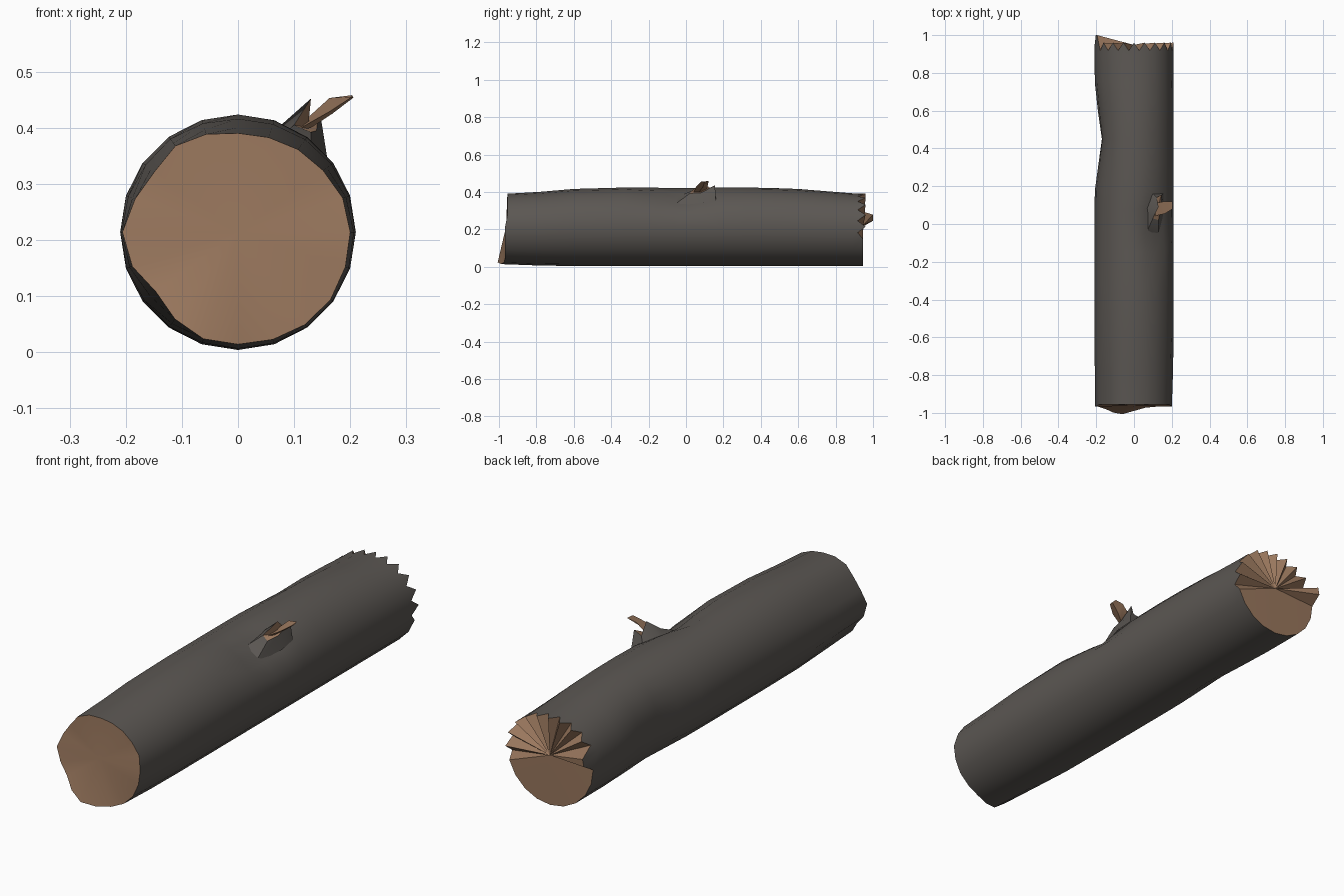
import bpy, bmesh, math
from mathutils import Vector

if "Cube" in bpy.data.objects:
    bpy.data.objects.remove(bpy.data.objects["Cube"])

N, R, CZ = 20, 0.21, 0.214


def material(name, color):
    m = bpy.data.materials.new(name)
    m.diffuse_color = (*color, 1)
    m.use_nodes = True
    m.node_tree.nodes["Principled BSDF"].inputs["Base Color"].default_value = m.diffuse_color
    return m


bark = material("dark bark", (0.105, 0.095, 0.086))
wood = material("bare wood", (0.32, 0.185, 0.11))

# hollows in the trunk: angle from the top (clockwise seen from the front), y, depth, angle width, y width
DENTS = [
    (270, 0.45, 0.040, 45, 0.17),
    (36, -0.03, 0.036, 24, 0.13),
    (5, -0.96, 0.034, 45, 0.30),
    (0, 0.96, 0.033, 50, 0.30),
    (300, -0.96, 0.022, 20, 0.30),
    (233, -0.96, 0.026, 20, 0.25),
    (55, -0.96, 0.012, 25, 0.25),
    (100, -0.96, 0.008, 25, 0.15),
    (180, -0.96, 0.010, 50, 0.15),
]


def radius(deg, y):
    r = R
    for a, cy, depth, wa, wy in DENTS:
        d = (deg - a + 180) % 360 - 180
        r -= depth * math.exp(-(d / wa) ** 2 - ((y - cy) / wy) ** 2)
    return r


def point(deg, y, r=None):
    r = radius(deg, y) if r is None else r
    t = math.radians(deg)
    return Vector((r * math.sin(t), y, CZ + r * math.cos(t)))


def finish(bm, name):
    me = bpy.data.meshes.new(name)
    bm.to_mesh(me)
    bm.free()
    me.materials.append(bark)
    me.materials.append(wood)
    ob = bpy.data.objects.new(name, me)
    bpy.context.collection.objects.link(ob)
    bpy.ops.object.select_all(action='DESELECT')
    ob.select_set(True)
    bpy.context.view_layer.objects.active = ob
    bpy.ops.object.shade_smooth_by_angle(angle=math.radians(35))
    return ob


def fan(bm, rim, centre, mat, flip=False):
    c = bm.verts.new(centre)
    for i in range(len(rim)):
        tri = [rim[i], rim[(i + 1) % len(rim)], c]
        bm.faces.new(tri[::-1] if flip else tri).material_index = mat


# trunk: rings along y with a broken rim at the back
bm = bmesh.new()
stations = [-0.955, -0.78, -0.6, -0.33, -0.15, -0.03, 0.08, 0.18, 0.32, 0.45, 0.6, 0.75, 0.89]
rings = [[bm.verts.new(point(i * 360 / N, y)) for i in range(N)] for y in stations]
for v in rings[0]:   # lower left of the front cut sticks out
    tip = Vector((v.co.x + 0.08, v.co.z - 0.02)).length
    v.co.y -= 0.045 * max(0, 1 - tip / 0.16) + 0.012 * (v.co.z < 0.25)
for a, b in zip(rings, rings[1:]):
    for i in range(N):
        k = (i + 1) % N
        bm.faces.new((a[i], a[k], b[k], b[i]))

rim = []
for j in range(2 * N):
    deg = j * 180 / N
    co = point(deg, 0.945)
    if j % 2:   # half-way points lie on the straight side
        co = (point(deg - 9, 0.945) + point(deg + 9, 0.945)) / 2
    if j < 12 or j > 30:
        co.y = 0.96 if j % 2 == 0 else 0.918
    if j in (31, 32):
        co.y = 1.0
    rim.append(bm.verts.new(co))
last = rings[-1]
for i in range(N):
    k = (i + 1) % N
    bm.faces.new((last[i], last[k], rim[(2 * i + 2) % (2 * N)], rim[2 * i + 1], rim[2 * i]))
fan(bm, rings[0], (0, -0.962, CZ), 1, True)
fan(bm, rim, (0, 0.948, CZ + 0.01), 1)
bmesh.ops.recalc_face_normals(bm, faces=bm.faces)
finish(bm, "log_trunk")

# broken branch stub: bark sleeve with a ragged wooden top
bm = bmesh.new()
base = [(0.06, -0.06, 0.37), (0.13, -0.07, 0.325), (0.16, 0.08, 0.34),
        (0.155, 0.16, 0.35), (0.09, 0.17, 0.38), (0.06, 0.08, 0.39)]
top = [(0.10, 0.03, 0.405), (0.13, 0.02, 0.392), (0.14, 0.08, 0.395),
       (0.145, 0.155, 0.435), (0.12, 0.14, 0.41), (0.13, 0.09, 0.452)]
lo = [bm.verts.new(p) for p in base]
hi = [bm.verts.new(p) for p in top]
for i in range(6):
    k = (i + 1) % 6
    bm.faces.new((lo[i], lo[k], hi[k], hi[i]))
fan(bm, hi, (0.125, 0.085, 0.40), 1)
finish(bm, "branch_stub")

# torn splinter leaning out of the stub
bm = bmesh.new()
sections = [[(0.10, 0.04, 0.393), (0.13, 0.07, 0.40), (0.11, 0.11, 0.405)],
            [(0.165, 0.055, 0.430), (0.168, 0.09, 0.425), (0.163, 0.12, 0.453)],
            [(0.203, 0.08, 0.455), (0.206, 0.10, 0.454), (0.203, 0.12, 0.458)]]
loops = [[bm.verts.new(p) for p in s] for s in sections]
for a, b in zip(loops, loops[1:]):
    for i in range(3):
        k = (i + 1) % 3
        bm.faces.new((a[i], a[k], b[k], b[i]))
bm.faces.new(loops[0])
bm.faces.new(loops[-1])
bmesh.ops.recalc_face_normals(bm, faces=bm.faces)
for f in bm.faces:
    f.material_index = 1
finish(bm, "branch_splinter")
